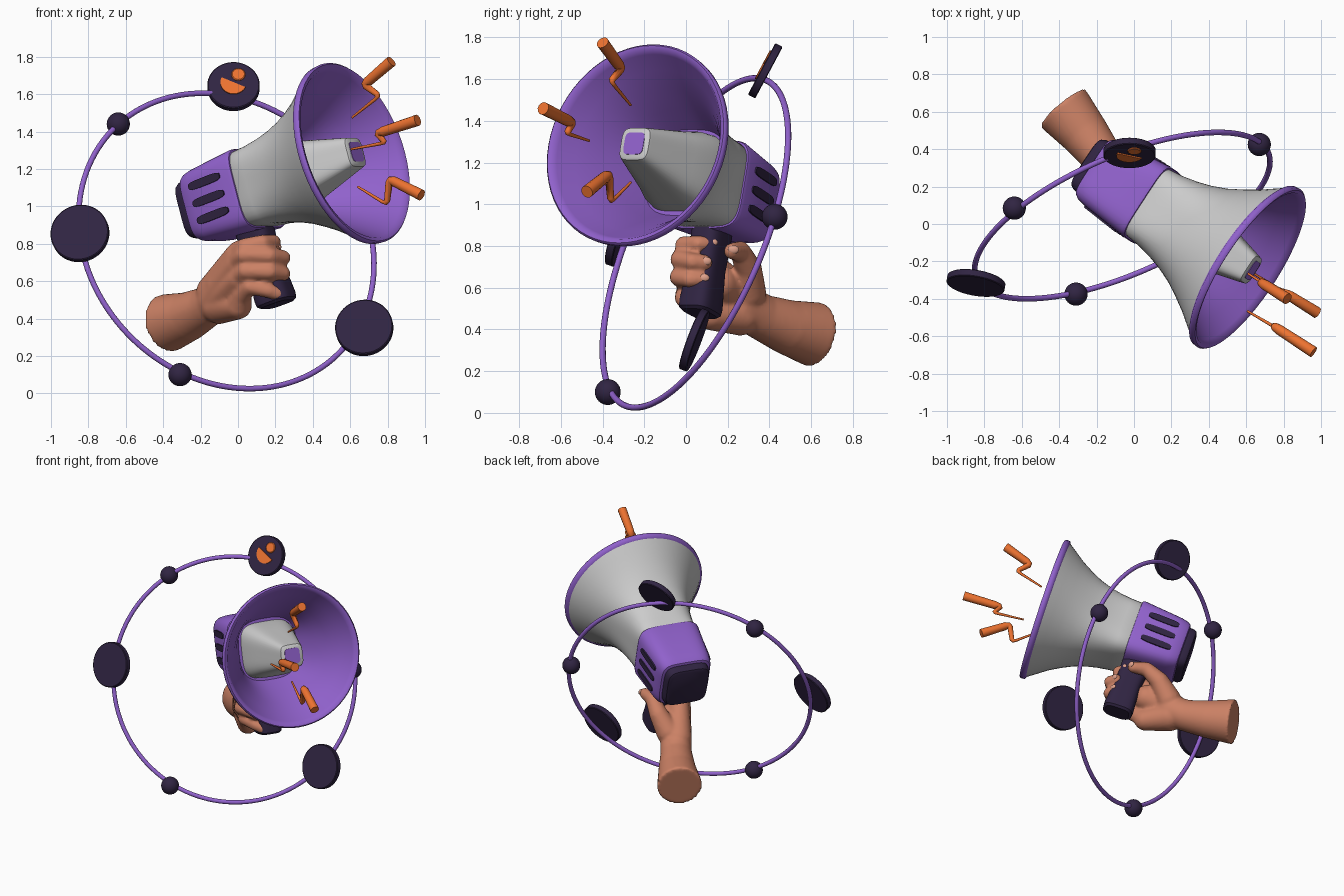
import bpy, bmesh
from math import sin, cos, pi, radians
from mathutils import Vector as V

if "Cube" in bpy.data.objects:
    bpy.data.objects.remove(bpy.data.objects["Cube"])


def material(name, rgb):
    m = bpy.data.materials.new(name)
    m.diffuse_color = (*rgb, 1)
    m.use_nodes = True
    m.node_tree.nodes["Principled BSDF"].inputs["Base Color"].default_value = m.diffuse_color
    return m


PURPLE = material("purple", (0.28, 0.12, 0.60))
DARK = material("dark", (0.03, 0.018, 0.055))
ORANGE = material("orange", (0.85, 0.17, 0.03))
SKIN = material("skin", (0.60, 0.22, 0.13))
NAIL = material("nail", (0.75, 0.36, 0.26))

# Megaphone frame: rim centre, forward axis, side and up directions
C = V((0.615, -0.237, 1.285))
N = V((0.80, -0.52, 0.295)).normalized()
B = N.cross(V((0, 0, 1))).normalized()
U = B.cross(N).normalized()


def finish(name, bm, mat=None, angle=35):
    bmesh.ops.recalc_face_normals(bm, faces=bm.faces)
    me = bpy.data.meshes.new(name)
    bm.to_mesh(me)
    bm.free()
    me.polygons.foreach_set("use_smooth", [True] * len(me.polygons))
    me.set_sharp_from_angle(angle=radians(angle))
    ob = bpy.data.objects.new(name, me)
    bpy.context.collection.objects.link(ob)
    if mat:
        me.materials.append(mat)
    return ob


def section(c, e1, e2, a, b, p=2, n=64):
    """Superellipse ring: p=2 is round, larger p is squarer."""
    pts = []
    for i in range(n):
        x, y = cos(2 * pi * i / n), sin(2 * pi * i / n)
        k = (abs(x) ** p + abs(y) ** p) ** (-1 / p)
        pts.append(c + e1 * (a * x * k) + e2 * (b * y * k))
    return pts


def loft(name, rings, mat=None, cap0=True, cap1=True, angle=35):
    bm = bmesh.new()
    vs = [[bm.verts.new(p) for p in r] for r in rings]
    n = len(vs[0])
    for r, s in zip(vs, vs[1:]):
        for i in range(n):
            j = (i + 1) % n
            bm.faces.new((r[i], r[j], s[j], s[i]))
    if cap0:
        bm.faces.new(vs[0])
    if cap1:
        bm.faces.new(vs[-1])
    return finish(name, bm, mat, angle)


def along(stations):
    """Rings at (depth behind rim, half size, squareness)."""
    return [section(C - N * t, B, U, r, r, p) for t, r, p in stations]


# Horn: grey shell, purple rim and lining, grey inner snout
loft("horn_shell", along([(.66, .20, 5), (.64, .212, 5), (.56, .222, 4), (.48, .24, 3.2), (.40, .265, 2.7),
                          (.32, .30, 2.3), (.24, .345, 2.1), (.16, .395, 2), (.09, .445, 2), (.025, .49, 2)]),
     None, True, False, 60)
loft("horn_rim_and_lining", along([(.035, .485, 2), (.025, .502, 2), (0, .504, 2), (-.01, .495, 2),
                                   (-.005, .475, 2), (.02, .46, 2), (.10, .405, 2), (.20, .345, 2),
                                   (.32, .28, 2.2), (.45, .215, 3)]), PURPLE, False, True, 60)
loft("snout", along([(.46, .195, 4), (.38, .185, 4), (.28, .155, 4), (.0, .085, 4.5),
                     (-.015, .08, 4.5), (-.022, .07, 4.5)]))
loft("snout_inset", along([(0, .055, 5), (-.025, .055, 5)]), PURPLE)

# Body with dark back plate and side slots
loft("body", along([(.635, .205, 5), (.638, .22, 5), (.655, .225, 5), (.93, .20, 5), (.98, .19, 5),
                    (1.0, .178, 5), (1.005, .165, 5)]), PURPLE)
loft("back_plate", along([(.99, .162, 5), (1.035, .16, 5), (1.055, .15, 5), (1.062, .135, 5)]), DARK)
for side in (1, -1):
    for k in (-1, 0, 1):
        d = (N + B * side * .09).normalized()
        o = U.cross(d) * (1 if U.cross(d).dot(B * side) > 0 else -1)
        c = C - N * .82 + B * side * .211 + U * (k * .095)
        loft("side_slot", [section(c + o * h, d, U, .11, .023, 4, 32) for h in (-.03, .006)], DARK)

# Handle
top, bottom = V((.08, .13, .90)), V((.21, .065, .475))
loft("handle", [section(top.lerp(bottom, f), N, B, a, b, 3.5, 48) for f, a, b in
                ((0, .10, .08), (.5, .09, .075), (.9, .105, .085), (.97, .102, .082), (1, .085, .068))], DARK)

# Hand: chains of tapered segments (x, y, z, radius), fused by remeshing
fingers = [
    [(0, .08, .76, .055), (.04, .0, .785, .046), (.13, -.01, .805, .043), (.19, .06, .81, .040), (.17, .12, .81, .036)],
    [(-.01, .06, .70, .055), (.03, -.025, .74, .047), (.17, -.03, .735, .045), (.24, .03, .725, .042), (.23, .09, .72, .038)],
    [(0, .05, .62, .055), (.04, -.025, .655, .046), (.17, -.035, .65, .044), (.24, .02, .64, .041), (.235, .08, .64, .037)],
    [(.02, .06, .52, .05), (.06, -.01, .57, .042), (.16, -.015, .55, .040), (.22, .0, .53, .037), (.22, .05, .53, .034)],
    [(-.06, .30, .58, .085), (.02, .30, .69, .065), (.10, .26, .775, .05), (.19, .22, .775, .04)],
]
palm = [
    [(-.38, .62, .375, .157), (-.27, .49, .41, .132), (-.17, .36, .46, .11), (-.10, .27, .52, .105)],
    [(-.13, .28, .54, .095), (-.01, .09, .74, .062)],
    [(-.13, .28, .50, .095), (-.01, .06, .69, .06)],
    [(-.12, .28, .48, .095), (0, .05, .61, .06)],
    [(-.10, .26, .47, .10), (0, .12, .47, .075), (.02, .06, .53, .055)],
    [(-.08, .22, .58, .10), (.02, .16, .62, .09)],
]
bm = bmesh.new()
for chain in palm + fingers:
    for i, (*p, r) in enumerate(chain):
        p = V(p)
        if not (chain is palm[0] and i == 0):  # the forearm ends in a flat cut
            ball = bmesh.ops.create_icosphere(bm, subdivisions=3, radius=r)
            bmesh.ops.translate(bm, verts=ball["verts"], vec=p)
        if i + 1 < len(chain):
            *q, s = chain[i + 1]
            d = V(q) - p
            cone = bmesh.ops.create_cone(bm, cap_ends=True, segments=32, radius1=r, radius2=s, depth=d.length)
            rot = d.to_track_quat('Z', 'Y').to_matrix()
            for v in cone["verts"]:
                v.co = rot @ v.co + (p + V(q)) / 2
hand = finish("hand", bm, SKIN)
rm = hand.modifiers.new("fuse", 'REMESH')
rm.mode, rm.voxel_size, rm.use_smooth_shade = 'VOXEL', .012, True
sm = hand.modifiers.new("soften", 'SMOOTH')
sm.factor, sm.iterations = .5, 5


def sphere(name, loc, r, mat, scale=(1, 1, 1)):
    bm = bmesh.new()
    bmesh.ops.create_uvsphere(bm, u_segments=32, v_segments=16, radius=r)
    ob = finish(name, bm, mat)
    ob.location, ob.scale = loc, scale
    return ob


for f in fingers:
    x, y, z, r = f[-1]
    sphere("fingernail", (x + r * .72, y + .008, z + r * .2), r * .65, NAIL, (.5, 1, .8))

# Orbit ring
bpy.ops.mesh.primitive_torus_add(major_radius=.85, minor_radius=.015, major_segments=128, minor_segments=12,
                                 location=(-.0625, .045, .815))
ring = bpy.context.object
ring.name = "orbit_ring"
ring.rotation_euler = V((.37, -.852, .37)).to_track_quat('Z', 'Y').to_euler()
ring.data.materials.append(PURPLE)
ring.data.polygons.foreach_set("use_smooth", [True] * len(ring.data.polygons))

# Orbit balls
for p in ((-.64, .085, 1.44), (-.31, -.375, .10), (.67, .425, .94)):
    sphere("orbit_ball", p, .062, DARK)


def disc(name, c, n, r, h0, h1, mat):
    e1 = (V((1, 0, 0)) - n * n.x).normalized()
    e2 = n.cross(e1)
    loft(name, [section(c + n * h, e1, e2, r - k, r - k) for h, k in
                ((h0, .005), (h0 + .004, 0), (h1 - .004, 0), (h1, .005))], mat)
    return e1, e2


# Orbit badges; the top one carries a person pictogram
for c, n, r in (((-.845, -.315, .855), (-.16, -.93, .33), .157), ((.675, .04, .35), (-.1, -.93, .35), .155)):
    disc("orbit_badge", V(c), V(n).normalized(), r, -.02, .02, DARK)
c, n = V((-.024, .38, 1.64)), V((0, -.88, .47)).normalized()
e1, e2 = disc("top_badge", c, n, .14, -.02, .02, DARK)
disc("pictogram_head", c + e1 * .026 + e2 * .062, n, .037, .015, .027, ORANGE)
arc = [radians(155 + 180 * i / 24) for i in range(25)]
loft("pictogram_shoulders", [[c + n * h + e1 * (.07 * cos(a)) + e2 * (.07 * sin(a) + .013) for a in arc]
                             for h in (.015, .027)], ORANGE)

# Sound bolts: tapered zigzags
bolts = [
    [(.82, -.40, 1.775), (.675, -.31, 1.65), (.755, -.36, 1.59), (.61, -.265, 1.475)],
    [(.96, -.685, 1.46), (.745, -.545, 1.39), (.785, -.57, 1.34), (.605, -.465, 1.305)],
    [(.98, -.475, 1.06), (.81, -.37, 1.145), (.795, -.36, 1.01), (.64, -.265, 1.105)],
]
for pts in bolts:
    cu = bpy.data.curves.new("sound_bolt", 'CURVE')
    cu.dimensions, cu.bevel_depth, cu.bevel_resolution, cu.use_fill_caps = '3D', 1, 4, True
    path = [V(pts[0])]
    for a, b, d in zip(pts, pts[1:], pts[2:]):  # slightly rounded corners
        a, b, d = V(a), V(b), V(d)
        p, q = b.lerp(a, .15), b.lerp(d, .15)
        path += [p, (p + q + b * 2) / 4, q]
    path.append(V(pts[-1]))
    sp = cu.splines.new('POLY')
    sp.points.add(len(path) - 1)
    for i, p in enumerate(path):
        sp.points[i].co = (*p, 1)
        sp.points[i].radius = .031 - .025 * i / (len(path) - 1)
    cu.materials.append(ORANGE)
    bpy.context.collection.objects.link(bpy.data.objects.new("sound_bolt", cu))
